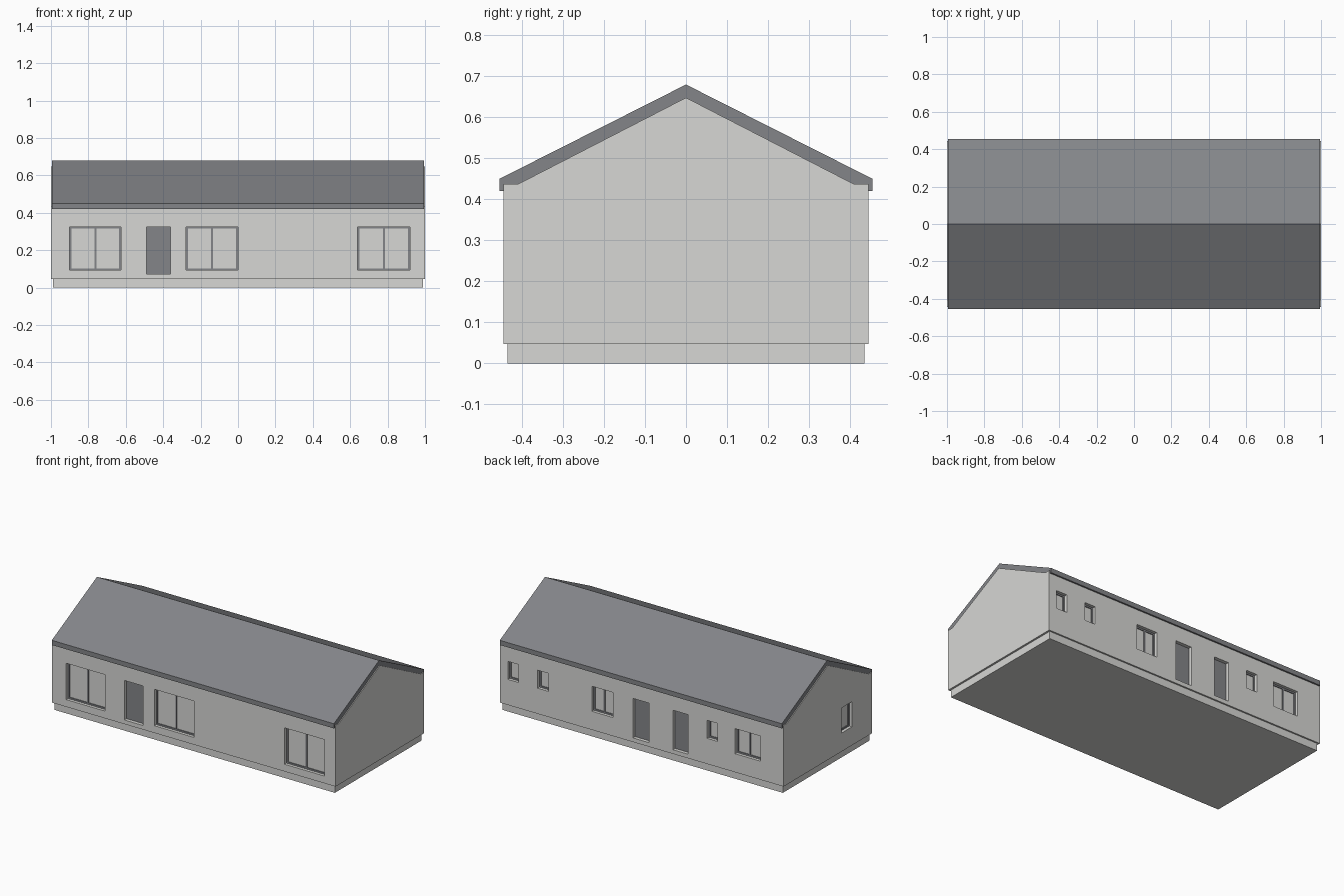
import bpy

if "Cube" in bpy.data.objects:
    bpy.data.objects.remove(bpy.data.objects["Cube"])


def material(name, rgb):
    m = bpy.data.materials.new(name)
    m.use_nodes = True
    m.diffuse_color = (*rgb, 1)
    m.node_tree.nodes["Principled BSDF"].inputs["Base Color"].default_value = (*rgb, 1)
    return m


PALE = material("pale_grey_render", (0.68, 0.68, 0.66))
SLATE = material("slate_grey", (0.23, 0.235, 0.25))


def mesh_object(name, verts, faces, mat):
    me = bpy.data.meshes.new(name)
    me.from_pydata(verts, [], faces)
    me.materials.append(mat)
    ob = bpy.data.objects.new(name, me)
    bpy.context.scene.collection.objects.link(ob)
    return ob


def prism(name, profile, half, mat):
    """Extrude a counter-clockwise (y, z) profile along x from -half to half."""
    n = len(profile)
    verts = [(x, y, z) for x in (-half, half) for y, z in profile]
    faces = [list(range(n))[::-1], list(range(n, 2 * n))]
    faces += [(i, (i + 1) % n, (i + 1) % n + n, i + n) for i in range(n)]
    return mesh_object(name, verts, faces, mat)


def box(name, lo, hi, mat):
    x0, x1 = sorted((lo[0], hi[0]))
    y0, y1 = sorted((lo[1], hi[1]))
    z0, z1 = sorted((lo[2], hi[2]))
    verts = [(x, y, z) for x in (x0, x1) for y in (y0, y1) for z in (z0, z1)]
    faces = [(0, 1, 3, 2), (4, 6, 7, 5), (0, 4, 5, 1),
             (2, 3, 7, 6), (0, 2, 6, 4), (1, 5, 7, 3)]
    return mesh_object(name, verts, faces, mat)


# Main volumes
HALF_X, HALF_Y, FLOOR, EAVE = 1.0, 0.445, 0.047, 0.437
box("plinth", (-0.988, -0.435, 0), (0.988, 0.435, FLOOR), PALE)
walls = prism("walls", [(-HALF_Y, FLOOR), (HALF_Y, FLOOR), (HALF_Y, EAVE), (0.41, EAVE),
                        (0, 0.648), (-0.41, EAVE), (-HALF_Y, EAVE)], HALF_X, PALE)

# Pitched roof with short eaves, profile mirrored about the ridge
under = [(HALF_Y, 0.42), (0.455, 0.42), (0.455, 0.45)]
inner = [(0.41, EAVE), (HALF_Y, EAVE)]
mirror = lambda pts: [(-y, z) for y, z in reversed(pts)]
prism("roof", [(0, 0.648)] + inner + under + [(0, 0.68)] + mirror(under) + mirror(inner),
      0.995, SLATE)

# Openings: wall, name, start, end, sill height, leaves (0 means a door)
TOP, DEPTH, BAR = 0.325, 0.026, 0.010
openings = [
    ("front", "large_window_a", -0.90, -0.625, 0.093, 2),
    ("front", "front_door", -0.49, -0.36, 0.073, 0),
    ("front", "large_window_b", -0.278, 0.0, 0.093, 2),
    ("front", "large_window_c", 0.64, 0.92, 0.093, 2),
    ("back", "small_window_a", 0.87, 0.945, 0.21, 1),
    ("back", "small_window_b", 0.66, 0.735, 0.21, 1),
    ("back", "medium_window_a", 0.205, 0.353, 0.165, 2),
    ("back", "back_door_a", -0.05, 0.063, 0.073, 0),
    ("back", "back_door_b", -0.325, -0.22, 0.073, 0),
    ("back", "small_window_c", -0.535, -0.46, 0.21, 1),
    ("back", "medium_window_b", -0.836, -0.658, 0.165, 2),
    ("end", "end_window", -0.244, -0.138, 0.165, 1),
]


def on_wall(wall, u, inward, z):
    """Point at u along a wall, a given distance inside its outer face."""
    if wall == "front":
        return (u, -HALF_Y + inward, z)
    if wall == "back":
        return (u, HALF_Y - inward, z)
    return (-HALF_X + inward, u, z)


def wall_box(name, wall, u0, u1, d0, d1, z0, z1, mat):
    return box(name, on_wall(wall, u0, d0, z0), on_wall(wall, u1, d1, z1), mat)


def cut(cutter):
    mod = walls.modifiers.new("opening", "BOOLEAN")
    mod.operation = "DIFFERENCE"
    mod.solver = "EXACT"
    mod.object = cutter
    bpy.context.view_layer.objects.active = walls
    bpy.ops.object.modifier_apply(modifier=mod.name)
    bpy.data.objects.remove(cutter)


for wall, name, u0, u1, z0, leaves in openings:
    cut(wall_box("cutter", wall, u0, u1, -0.02, DEPTH, z0, TOP, PALE))
    if leaves == 0:
        wall_box(name, wall, u0, u1, DEPTH - 0.004, DEPTH + 0.004, z0, TOP, SLATE)
        continue
    # Pane, then the frame bars standing in front of it
    wall_box(name + "_pane", wall, u0, u1, DEPTH - 0.002, DEPTH + 0.004, z0, TOP, PALE)
    front, back = DEPTH - 0.007, DEPTH
    for k in range(leaves + 1):
        c = u0 + (u1 - u0 - BAR) * k / leaves
        wall_box(f"{name}_upright_{k}", wall, c, c + BAR, front, back, z0, TOP, SLATE)
    for label, z in (("bottom", z0), ("top", TOP - BAR)):
        wall_box(f"{name}_{label}_rail", wall, u0 + BAR, u1 - BAR,
                 front, back, z, z + BAR, SLATE)
